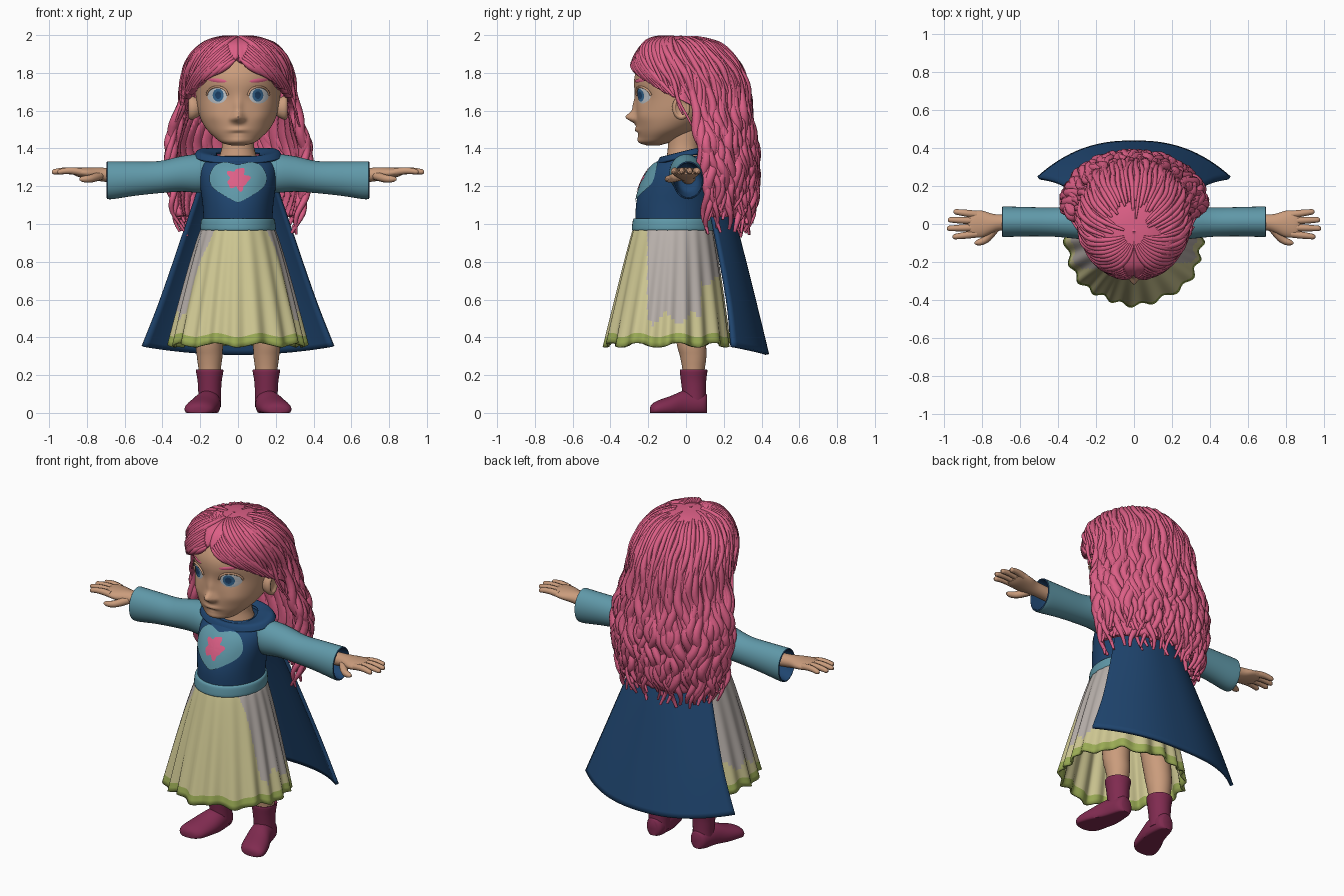
import bpy, bmesh, random
from math import sin, cos, pi, exp, radians
from mathutils import Vector
from mathutils.bvhtree import BVHTree

random.seed(4)
if "Cube" in bpy.data.objects:
    bpy.data.objects.remove(bpy.data.objects["Cube"], do_unlink=True)


def material(name, code):
    rgb = [int(code[i:i + 2], 16) / 255 for i in (0, 2, 4)]
    col = [c / 12.92 if c < 0.04 else ((c + 0.055) / 1.055) ** 2.4 for c in rgb] + [1]
    m = bpy.data.materials.new(name)
    m.use_nodes = True
    m.diffuse_color = col
    bsdf = m.node_tree.nodes["Principled BSDF"]
    bsdf.inputs["Base Color"].default_value = col
    bsdf.inputs["Roughness"].default_value = 0.8
    return m


skin, pink = material("skin", "CA9C7C"), material("hair_pink", "DC5F86")
navy, teal = material("navy_cloth", "1F456F"), material("teal_cloth", "6099A9")
cream, grey = material("cream_cloth", "CFC893"), material("grey_cloth", "B8B0AB")
green, crimson = material("hem_green", "9BAC55"), material("boot_crimson", "802B50")
white, blue = material("eye_white", "CACED2"), material("iris_blue", "386C98")


def build(name, verts, faces, mats, mirror=False, thick=0, recalc=True):
    me = bpy.data.meshes.new(name)
    me.from_pydata(verts, [], faces)
    if recalc:
        bm = bmesh.new()
        bm.from_mesh(me)
        bmesh.ops.recalc_face_normals(bm, faces=bm.faces)
        bm.to_mesh(me)
        bm.free()
    for m in mats:
        me.materials.append(m)
    me.shade_smooth()
    me.set_sharp_from_angle(angle=radians(55))
    ob = bpy.data.objects.new(name, me)
    bpy.context.collection.objects.link(ob)
    if thick:
        s = ob.modifiers.new("thickness", "SOLIDIFY")
        s.thickness, s.offset = thick, -1
    if mirror:
        ob.modifiers.new("mirror", "MIRROR")
    return ob


def refine(rows, k):
    """Smoothly interpolate between profile rows."""
    out = []
    for i in range(len(rows) - 1):
        p = [rows[max(0, min(len(rows) - 1, i + d))] for d in (-1, 0, 1, 2)]
        for j in range(k):
            t = j / k
            out.append(tuple(b + t / 2 * (c - a + t * (2 * a - 5 * b + 4 * c - d + t * (3 * (b - c) + d - a)))
                             for a, b, c, d in zip(*p)))
    return out + [tuple(rows[-1])]


def grid_faces(rows, cols, wrap):
    return [(r * cols + c, r * cols + (c + 1) % cols, (r + 1) * cols + (c + 1) % cols, (r + 1) * cols + c)
            for r in range(rows - 1) for c in range(cols if wrap else cols - 1)]


AXES = {"z": lambda p, a, b: (a, b, p), "x": lambda p, a, b: (p, a, b), "y": lambda p, a, b: (a, p, max(b, 0))}


def loft(name, rows, mat, axis="z", n=32, k=4, caps=True, shape=None, **kw):
    """Rows hold position, two centre coordinates and two radii."""
    rows, verts = refine(rows, k), []
    for p, c1, c2, r1, r2 in rows:
        verts += [AXES[axis](p, c1 + r1 * cos(2 * pi * i / n), c2 + r2 * sin(2 * pi * i / n)) for i in range(n)]
    if shape:
        verts = [shape(*v) for v in verts]
    faces = grid_faces(len(rows), n, True)
    if caps:
        faces += [tuple(range(n)), tuple(range(len(verts) - n, len(verts)))]
    return build(name, verts, faces, [mat], **kw)


def strands(name, paths, depth, mat, mirror=False):
    """Tapered tubes; each path lists points with a relative radius."""
    cu = bpy.data.curves.new(name, "CURVE")
    cu.dimensions, cu.bevel_depth, cu.bevel_resolution = "3D", depth, 2
    cu.resolution_u, cu.use_fill_caps = 2, True
    for path in paths:
        sp = cu.splines.new("NURBS")
        sp.points.add(len(path) - 1)
        for pt, (co, r) in zip(sp.points, path):
            pt.co, pt.radius = (*co, 1), r
        sp.use_endpoint_u, sp.order_u = True, 3
    cu.materials.append(mat)
    ob = bpy.data.objects.new(name, cu)
    bpy.context.collection.objects.link(ob)
    bpy.ops.object.select_all(action="DESELECT")
    ob.select_set(True)
    bpy.context.view_layer.objects.active = ob
    bpy.ops.object.convert(target="MESH")
    if mirror:
        bpy.context.object.modifiers.new("mirror", "MIRROR")


def front_y(target):
    me = target.data
    tree = BVHTree.FromPolygons([v.co for v in me.vertices], [tuple(p.vertices) for p in me.polygons])

    def hit(x, z):
        loc = tree.ray_cast(Vector((x, -1, z)), Vector((0, 1, 0)))[0]
        return loc.y if loc else -0.2
    return hit


def drape(name, x, z, outline, target, mat, lift=0.004, dome=0, mirror=False, n=48, rings=6):
    """Thin plate laid on the front of another part."""
    hit, verts = front_y(target), []
    for r in range(rings + 1):
        k = max(r / rings, 0.01)
        for i in range(n):
            dx, dz = outline(-2 * pi * i / n)
            px, pz = x + k * dx, z + k * dz
            verts.append((px, hit(px, pz) - lift - dome * (1 - k * k), pz))
    faces = grid_faces(rings + 1, n, True) + [tuple(reversed(range(n)))]
    ob = build(name, verts, faces, [mat], mirror, recalc=False)
    if sum(p.normal.y for p in ob.data.polygons) > 0:
        ob.data.flip_normals()
    return ob


def oval(a, b, tilt=0):
    return lambda t: (a * cos(t), b * sin(t) + tilt * a * cos(t))


# Head with sculpted nose, lips, cheeks and eye sockets
FEATURES = [(0, 1.565, .026, .026, .05), (0, 1.62, .022, .05, .018), (0, 1.497, .05, .013, .012),
            (0, 1.44, .045, .025, .01), (.11, 1.68, .05, .035, -.014), (.028, 1.555, .014, .014, .014),
            (.13, 1.57, .05, .04, .008), (0, 1.483, .03, .007, -.006)]


def sculpt(x, y, z):
    if y < -0.1:
        y -= sum(h * exp(-((abs(x) - fx) / sx) ** 2 - ((z - fz) / sz) ** 2) for fx, fz, sx, sz, h in FEATURES)
    return x, y, z


head = loft("head", [(1.415, 0, -.17, .03, .03), (1.43, 0, -.165, .085, .075), (1.46, 0, -.14, .125, .11),
                     (1.5, 0, -.1, .165, .16), (1.55, 0, -.06, .195, .205), (1.6, 0, -.035, .212, .23),
                     (1.66, 0, -.02, .222, .245), (1.74, 0, -.01, .23, .265), (1.8, 0, -.005, .235, .262),
                     (1.86, 0, 0, .215, .235), (1.91, 0, 0, .17, .19), (1.95, 0, 0, .1, .12),
                     (1.965, 0, 0, .02, .02)], skin, n=112, k=6, shape=sculpt)
loft("neck", [(1.3, 0, 0, .12, .11), (1.37, 0, -.01, .095, .09), (1.42, 0, -.01, .085, .085),
              (1.52, 0, 0, .09, .09)], skin)
loft("ear", [(.19, -.025, 1.62, .03, .04), (.225, -.03, 1.615, .042, .055), (.25, -.025, 1.615, .047, .064),
             (.262, -.025, 1.615, .036, .05), (.254, -.03, 1.615, .022, .036)], skin, axis="x", n=24, mirror=True)

# Eyes and brows
eye = drape("eye", .11, 1.68, oval(.052, .042), head, white, .003, .011, True)
iris = drape("iris", .105, 1.682, oval(.029, .034), eye, blue, .003, 0, True)
drape("pupil", .105, 1.682, oval(.016, .02), iris, navy, .002, 0, True)
drape("eyebrow", .11, 1.76, oval(.05, .01, .1), head, pink, .005, .003, True)
hit = front_y(head)
lid = [(.11 - .056 * cos(pi * i / 8), 1.682 + .045 * sin(pi * i / 8)) for i in range(9)]
strands("eyelid", [[((x, hit(x, z) - .004, z), 1) for x, z in lid]], .006, skin, True)

# Hair shell: height, half width, centre y, depth, opening angle at the face
HAIR = refine([(1.996, .001, -.04, .001, 0), (1.987, .09, -.04, .11, 0), (1.955, .18, -.03, .2, 0),
               (1.9, .24, -.02, .25, 0), (1.85, .268, -.005, .278, 6), (1.8, .284, .01, .293, 25),
               (1.74, .293, .025, .3, 45), (1.68, .3, .03, .303, 68), (1.62, .305, .035, .3, 90),
               (1.5, .335, .06, .28, 92), (1.4, .36, .08, .275, 92), (1.25, .355, .1, .26, 92),
               (1.1, .34, .11, .245, 90), (1.0, .315, .11, .225, 90), (.92, .29, .11, .21, 90)], 5)


def hair_point(a, z, lift=0):
    i = next((i for i in range(len(HAIR) - 2) if HAIR[i + 1][0] <= z), len(HAIR) - 2)
    p, q = HAIR[i], HAIR[i + 1]
    t = max(0, min(1, (p[0] - z) / (p[0] - q[0])))
    rx, cy, ry = (p[j] + t * (q[j] - p[j]) for j in (1, 2, 3))
    return (rx + lift) * sin(a), cy + (ry + lift) * cos(a), z


shell = [r for r in HAIR if r[0] > 1.03]
cols, verts = 120, []
for z, rx, cy, ry, gap in shell:
    for c in range(cols):
        a = (2 * c / (cols - 1) - 1) * (pi - radians(max(gap, 0)))
        ripple = .006 * sin(32 * a + 3 * sin(14 * z)) * max(0, min(1, (1.97 - z) * 8))
        verts.append(hair_point(a, z, ripple))
build("hair_shell", verts, grid_faces(len(shell), cols, False), [pink], thick=.035)


def lock(a0, a1, z0, z1, r, wave, ease=1, n=18):
    ph, path = random.uniform(0, 6), []
    for i in range(n):
        t = i / (n - 1)
        z, w = z0 + (z1 - z0) * t ** ease, wave * min(1, t * 2)
        a = a0 + (a1 - a0) * t + w * .07 * sin(26 * z + ph)
        path.append((hair_point(a, z, w * .018 * sin(24 * z + 2 * ph)), r * (.2 + .8 * sin(pi * min(1, .06 + .9 * t)))))
    return path


long_locks = []
for i in range(100):
    a = -1.6 + 3.2 * (i + random.random()) / 100
    long_locks.append(lock(a, a, random.uniform(1.5, 1.9), random.uniform(.93, 1.1), random.uniform(.8, 1.25), 1))
strands("wavy_locks", long_locks, .024, pink)
crown = []
for i in range(44):
    a = -1.75 + 3.5 * i / 43
    crown.append(lock(a * 1.4, a, random.uniform(1.965, 1.993), random.uniform(1.45, 1.65),
                      random.uniform(.7, 1.1), .35, 2))
strands("crown_locks", crown, .016, pink)
# Fringe swept sideways from a centre parting
fringe = []
for s in (-1, 1):
    for i in range(9):
        f = i / 8
        fringe.append(lock(pi - s * (.06 + .3 * f), pi - s * radians(26 + 46 * f), 1.87 + .1 * f, 1.79 - .115 * f, 1, .1))
        fringe.append(lock(pi - s * (.1 + 1.1 * f), pi - s * radians(50 + 34 * f), 1.992, 1.74 - .06 * f, .9, .15, 2))
strands("fringe_locks", fringe, .018, pink)

# Bodice, collar, belt and heart badge
bodice = loft("bodice", [(.99, 0, -.065, .18, .2), (1.1, 0, -.06, .187, .205), (1.2, 0, -.05, .2, .19),
                         (1.28, 0, -.03, .205, .17), (1.33, 0, -.01, .185, .145), (1.36, 0, .005, .125, .105)], navy, n=64)
loft("collar", [(1.372, 0, 0, .115, .1), (1.385, 0, 0, .16, .12), (1.387, 0, 0, .212, .138),
                (1.36, 0, 0, .235, .154)], navy, n=48, caps=False, thick=.012,
     shape=lambda x, y, z: (x, y, z + .25 * min(y, .05)))
loft("belt", [(.965, 0, -.068, .193, .213), (.975, 0, -.068, .2, .219), (1.02, 0, -.067, .195, .214),
              (1.03, 0, -.067, .185, .206)], teal, n=48)
heart = drape("heart_badge", 0, 1.235,
              lambda t: (.152 * sin(t) * abs(sin(t)) ** .5,
                         .0083 * (13 * cos(t) - 1.5 * cos(2 * t) - cos(3 * t) - cos(4 * t))),
              bodice, teal, .008, n=64)
drape("badge_flower", 0, 1.238, lambda t: tuple((.055 + .01 * cos(5 * t) + .006 * sin(8 * t)) * f(t) for f in (cos, sin)),
      heart, pink, .004, n=64)

# Pleated skirt with grey sides and green hem; the lining is cream
rows, n, verts = 24, 176, []
for r in range(rows + 1):
    t = r / rows
    for i in range(n):
        a = 2 * pi * i / n
        g = 1 + (.008 + .027 * t) * cos(20 * a + sin(3 * a)) + .015 * t * sin(7 * a)
        verts.append(((.19 + .172 * t ** .85) * g * cos(a), -.068 - .03 * t + (.208 + .12 * t ** .9) * g * sin(a),
                      .985 - .625 * t + .012 * t * sin(9 * a)))
skirt = build("skirt", verts, grid_faces(rows + 1, n, True), [grey, cream, green, cream, cream, green], thick=.012)
skirt.modifiers["thickness"].material_offset = 3
for p in skirt.data.polygons:
    x, y, z = p.center
    low = (.5 if y < .08 else .7) + .03 * sin(45 * y)
    side = y > (-.235 if x < 0 else -.205)
    p.material_index = 2 if z < .412 else 0 if side and z > low else 1

# Cape: height, half width, back y, forward curl
cape = refine([(1.36, .17, .13, .08), (1.2, .21, .2, .1), (1.0, .275, .27, .12), (.6, .41, .375, .15),
               (.34, .51, .44, .19)], 6)
cols, verts = 41, []
for z, w, yb, d in cape:
    for c in range(cols):
        u = 2 * c / (cols - 1) - 1
        verts.append((w * u, yb - d * abs(u) ** 2.4, z + .043 * (u * u - .65) * (1.36 - z)))
build("cape", verts, grid_faces(len(cape), cols, False), [navy], thick=.02)

# Arms: sleeves with a navy lining, hands and fingers
loft("sleeve", [(.13, 0, 1.27, .07, .085), (.2, .0, 1.268, .088, .102), (.3, .008, 1.265, .086, .094),
                (.42, .01, 1.248, .077, .085), (.55, .012, 1.24, .077, .091), (.66, .012, 1.232, .08, .1),
                (.692, .012, 1.232, .081, .1)], teal, axis="x", caps=False, mirror=True)
loft("sleeve_lining", [(.692, .012, 1.232, .081, .1), (.694, .012, 1.232, .074, .092), (.67, .012, 1.233, .07, .088),
                       (.6, .012, 1.24, .055, .065), (.585, .012, 1.245, .01, .01)],
     navy, axis="x", caps=False, mirror=True)
loft("hand", [(.58, .012, 1.25, .04, .04), (.7, .008, 1.26, .042, .037), (.75, .003, 1.265, .052, .035),
              (.8, 0, 1.27, .07, .03), (.85, 0, 1.275, .07, .024), (.875, 0, 1.277, .06, .014)],
     skin, axis="x", n=24, mirror=True)
fingers = []
for y, tip in ((-.052, .95), (-.018, .98), (.017, .975), (.05, .945)):
    fingers.append([((.83 + (tip - .83) * t, y * (1 + .3 * t), 1.275 + .008 * sin(pi * t)), 1.1 - .35 * t ** 2)
                    for t in (0, .3, .6, .9, 1)])
    fingers[-1].append((Vector(fingers[-1][-1][0]) + Vector((.006, 0, 0)), .3))
fingers.append([((.73, -.02, 1.255), 1.3), ((.76, -.06, 1.245), 1.3), ((.79, -.09, 1.238), 1.1),
                ((.83, -.1, 1.238), .9), ((.84, -.1, 1.238), .3)])
strands("fingers", fingers, .018, skin, True)

# Legs and boots
loft("leg", [(.12, .15, .04, .055, .055), (.22, .15, .04, .058, .058), (.3, .15, .038, .068, .07),
             (.4, .15, .025, .075, .08), (.75, .12, 0, .09, .095)], skin, mirror=True)
loft("boot_shaft", [(.03, .15, .045, .06, .062), (.1, .15, .043, .06, .062), (.17, .15, .04, .064, .067),
                    (.225, .15, .04, .073, .073), (.22, .15, .04, .062, .062), (.18, .15, .04, .055, .055)],
     crimson, mirror=True)
loft("boot_foot", [(.112, .15, .045, .03, .05), (.09, .15, .045, .052, .062), (0, .16, .045, .068, .075),
                   (-.08, .185, .03, .08, .06), (-.15, .205, .02, .078, .045), (-.18, .212, .015, .055, .032),
                   (-.19, .215, .012, .02, .018)], crimson, axis="y", mirror=True)
